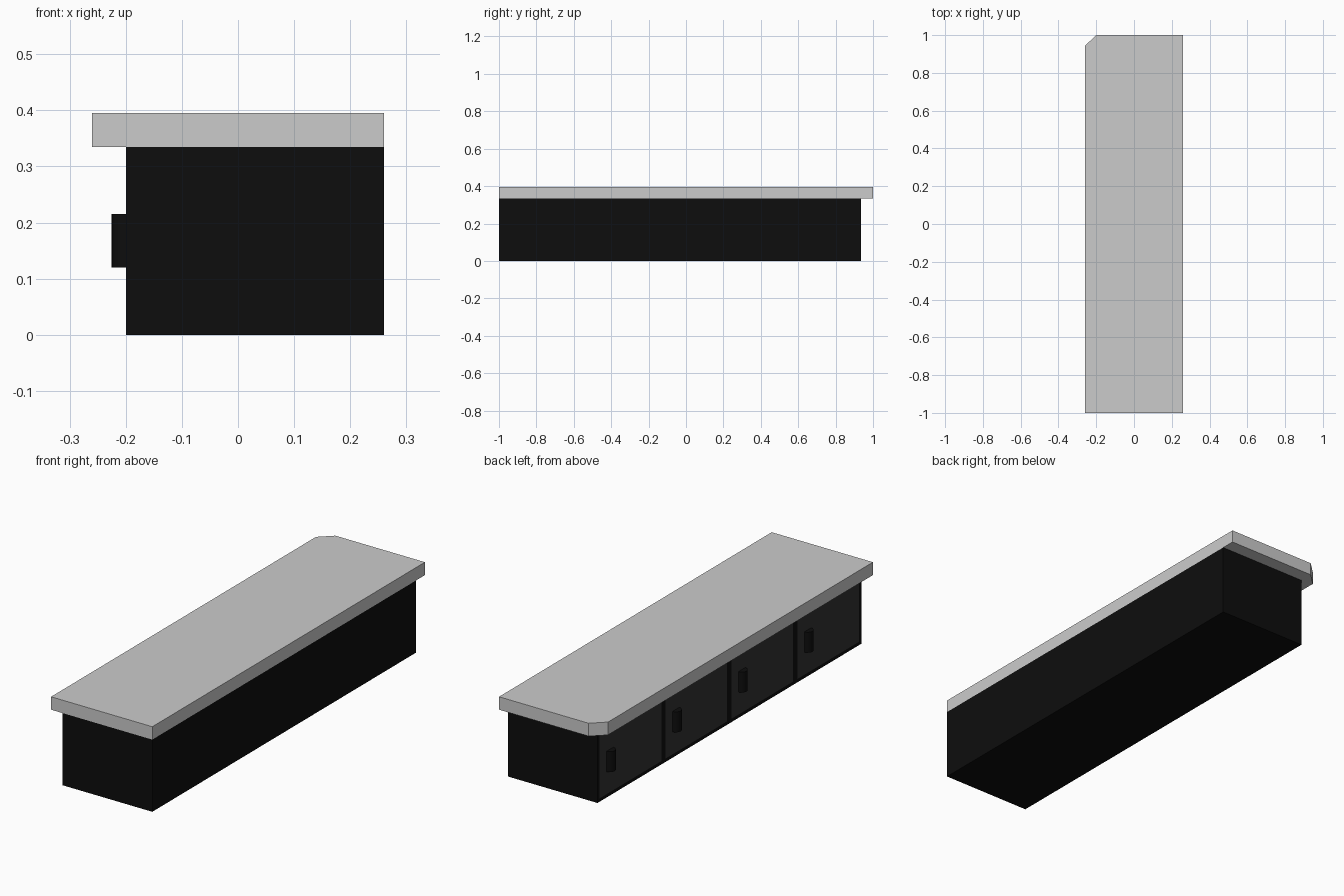
import bpy, bmesh
from mathutils import Matrix, Vector

if "Cube" in bpy.data.objects:
    bpy.data.objects.remove(bpy.data.objects["Cube"])

X0, X1, Y0, Y1 = -0.2, 0.26, -1.0, 0.935
H, TOP, DOORS = 0.335, 0.395, 4
PITCH = (Y1 - Y0) / DOORS


def material(name, v):
    m = bpy.data.materials.new(name)
    m.diffuse_color = (v, v, v, 1)
    m.use_nodes = True
    m.node_tree.nodes["Principled BSDF"].inputs["Base Color"].default_value = m.diffuse_color
    return m


def finish(bm, name, mats=()):
    bmesh.ops.recalc_face_normals(bm, faces=bm.faces)
    me = bpy.data.meshes.new(name)
    bm.to_mesh(me)
    bm.free()
    ob = bpy.data.objects.new(name, me)
    bpy.context.collection.objects.link(ob)
    for m in mats:
        me.materials.append(m)
    return ob


def prism(bm, outline, z0, z1):
    face = bm.faces.new([bm.verts.new((x, y, z0)) for x, y in outline])
    ext = bmesh.ops.extrude_face_region(bm, geom=[face], use_keep_orig=True)
    verts = [g for g in ext["geom"] if isinstance(g, bmesh.types.BMVert)]
    bmesh.ops.translate(bm, verts=verts, vec=(0, 0, z1 - z0))


black = material("black", 0.004)
door_grey = material("door_grey", 0.033)

# Worktop with one clipped corner
bm = bmesh.new()
prism(bm, [(-0.26, -1), (0.26, -1), (0.26, 1), (-0.2, 1), (-0.26, 0.943)], H, TOP)
finish(bm, "worktop")

# Cabinet, split into bays; each bay front is inset to form a flush door panel
bm = bmesh.new()
prism(bm, [(X0, Y0), (X1, Y0), (X1, Y1), (X0, Y1)], 0, H)
bmesh.ops.recalc_face_normals(bm, faces=bm.faces)
for i in range(1, DOORS):
    bmesh.ops.bisect_plane(bm, geom=bm.verts[:] + bm.edges[:] + bm.faces[:],
                           plane_co=(0, Y0 + i * PITCH, 0), plane_no=(0, 1, 0))
bm.normal_update()
fronts = [f for f in bm.faces if f.normal.x < -0.9]
bmesh.ops.inset_individual(bm, faces=fronts, thickness=0.022)
for f in fronts:
    f.material_index = 1
finish(bm, "cabinet", (black, door_grey))

# Upright half-sunk round handles, one per door
for i in range(DOORS):
    bm = bmesh.new()
    bmesh.ops.create_cone(bm, cap_ends=True, segments=32, radius1=0.025, radius2=0.025,
                          depth=0.095,
                          matrix=Matrix.Translation(Vector((X0, Y1 - 0.091 - i * PITCH, 0.1675))))
    ob = finish(bm, f"door_handle_{i + 1}", (black,))
    bpy.context.view_layer.objects.active = ob
    ob.select_set(True)
    bpy.ops.object.shade_smooth_by_angle()
    ob.select_set(False)
